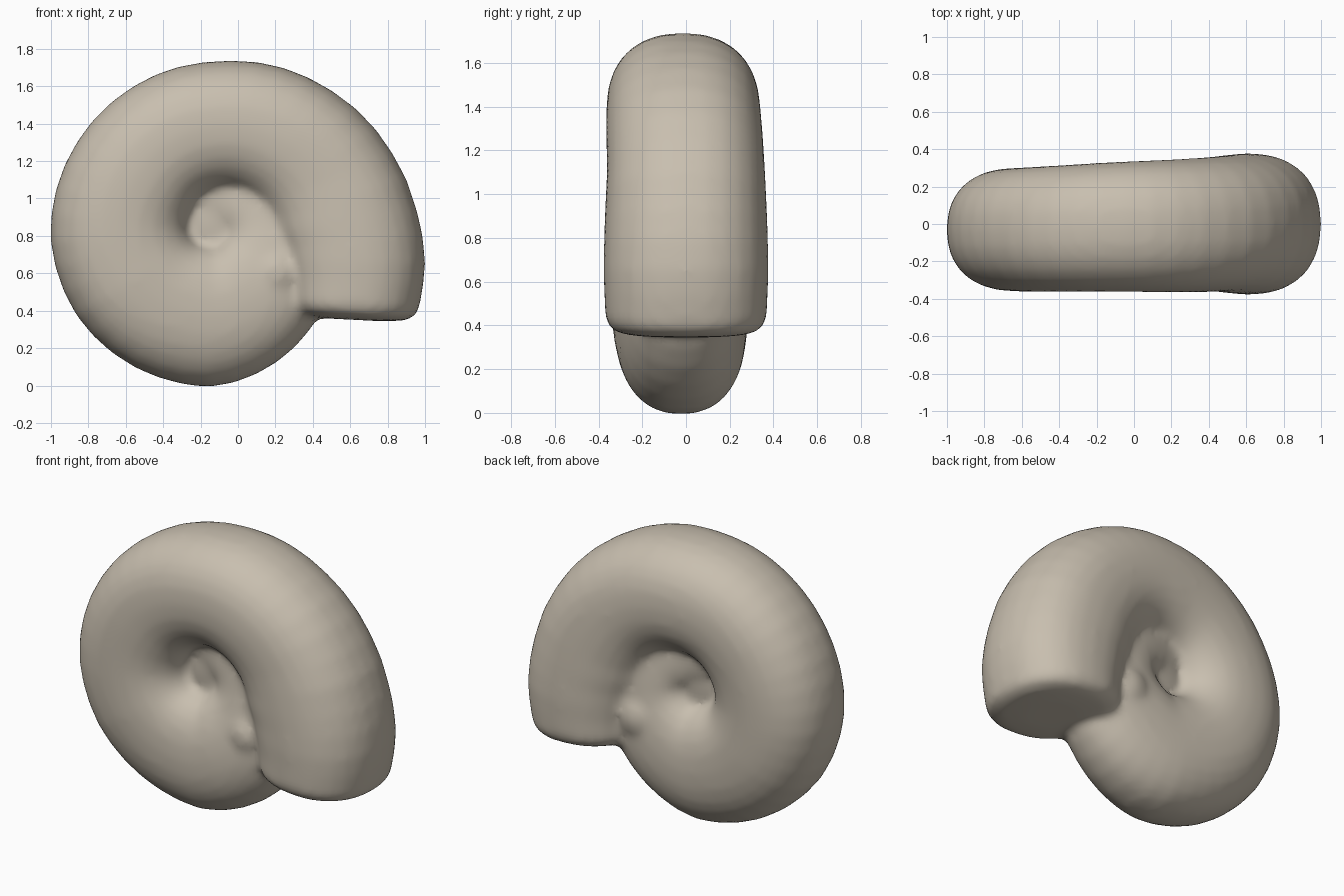
import bpy, bmesh, math
from mathutils import Vector, Matrix

if "Cube" in bpy.data.objects:
    bpy.data.objects.remove(bpy.data.objects["Cube"])

# Coil centre in the x/z plane
CX, CZ = -0.10, 0.85

# Spiral keys: angle, outer radius, section tilt, radial half size, half width, y offset
KEYS = [
    (-22, 1.153, -3, .36, .37, 0),
    (-10, 1.118, 0, .39, .378, 0),
    (4, 1.063, 8, .40, .373, 0),
    (24, 1.003, 24, .385, .362, 0),
    (53, .938, 53, .36, .357, -.01),
    (90, .884, 90, .345, .347, -.015),
    (125, .88, 125, .35, .338, -.025),
    (151, .886, 151, .36, .333, -.03),
    (183, .906, 183, .37, .328, -.03),
    (213, .90, 213, .375, .323, -.03),
    (250, .87, 250, .385, .303, -.025),
    (268, .86, 268, .385, .292, -.022),
    (284, .815, 284, .38, .282, -.02),
    (320, .71, 320, .34, .25, -.01),
    (360, .58, 360, .29, .22, 0),
    (430, .42, 430, .24, .17, 0),
    (500, .34, 500, .21, .12, 0),
]
SIDES = 28


def sample(a):
    """Interpolate the spiral keys at angle a."""
    for k0, k1 in zip(KEYS, KEYS[1:]):
        if a <= k1[0]:
            t = (a - k0[0]) / (k1[0] - k0[0])
            return [p + (q - p) * t for p, q in zip(k0, k1)]
    return list(KEYS[-1])


def rounded(v):
    """Slightly squared ellipse term."""
    return math.copysign(abs(v) ** (2 / 2.3), v)


def section(a, inset=0.0, drop=0.0):
    """Points of one cross-section, optionally inset and dropped for the lip."""
    ang, r, tilt, b, w, cy = sample(a)
    ang, tilt = math.radians(ang), math.radians(tilt)
    d = Vector((math.cos(tilt), 0, math.sin(tilt)))
    mid = Vector((CX + r * math.cos(ang), cy, CZ + r * math.sin(ang))) - d * b
    mid.z -= drop
    pts = []
    for i in range(SIDES):
        t = 2 * math.pi * i / SIDES
        pts.append(mid + d * ((b - inset) * rounded(math.cos(t)))
                   + Vector((0, (w - inset) * rounded(math.sin(t)), 0)))
    return pts


# Rounded mouth lip first, then the coil winding inward
rings = [section(-22, .20, .085), section(-22, .08, .075),
         section(-22, .03, .055), section(-22, .005, .02)]
angles = [-22, -16, -10, -3, 4] + list(range(14, 500, 9)) + [500]
rings += [section(a) for a in angles]

bm = bmesh.new()
loops = [[bm.verts.new(p) for p in ring] for ring in rings]
for l0, l1 in zip(loops, loops[1:]):
    for i in range(SIDES):
        j = (i + 1) % SIDES
        bm.faces.new((l0[i], l0[j], l1[j], l1[i]))
bm.faces.new(loops[0])
bm.faces.new(loops[-1])
bmesh.ops.recalc_face_normals(bm, faces=bm.faces[:])

# Core closing the navel, and a bridge where the last whorl joins the one below
for centre, size in (((-.08, -.01, .88), (.30, .13, .30)),
                     ((.20, -.005, .60), (.22, .28, .22))):
    bmesh.ops.create_uvsphere(bm, u_segments=24, v_segments=16, radius=1,
                              matrix=Matrix.Translation(centre) @ Matrix.Diagonal((*size, 1)))

mesh = bpy.data.meshes.new("spiral_shell")
bm.to_mesh(mesh)
bm.free()
shell = bpy.data.objects.new("spiral_shell", mesh)
bpy.context.collection.objects.link(shell)

# Single warm stone colour
mat = bpy.data.materials.new("warm stone")
mat.diffuse_color = (0.58, 0.52, 0.43, 1)
mat.use_nodes = True
mat.node_tree.nodes["Principled BSDF"].inputs["Base Color"].default_value = mat.diffuse_color
mesh.materials.append(mat)

# Fuse the overlapping whorls into one skin and soften the creases
remesh = shell.modifiers.new("fuse", 'REMESH')
remesh.mode = 'VOXEL'
remesh.voxel_size = 0.025
remesh.use_smooth_shade = True
soften = shell.modifiers.new("soften", 'SMOOTH')
soften.factor = 0.5
soften.iterations = 8

bpy.context.view_layer.objects.active = shell
shell.select_set(True)
bpy.ops.object.shade_smooth()
